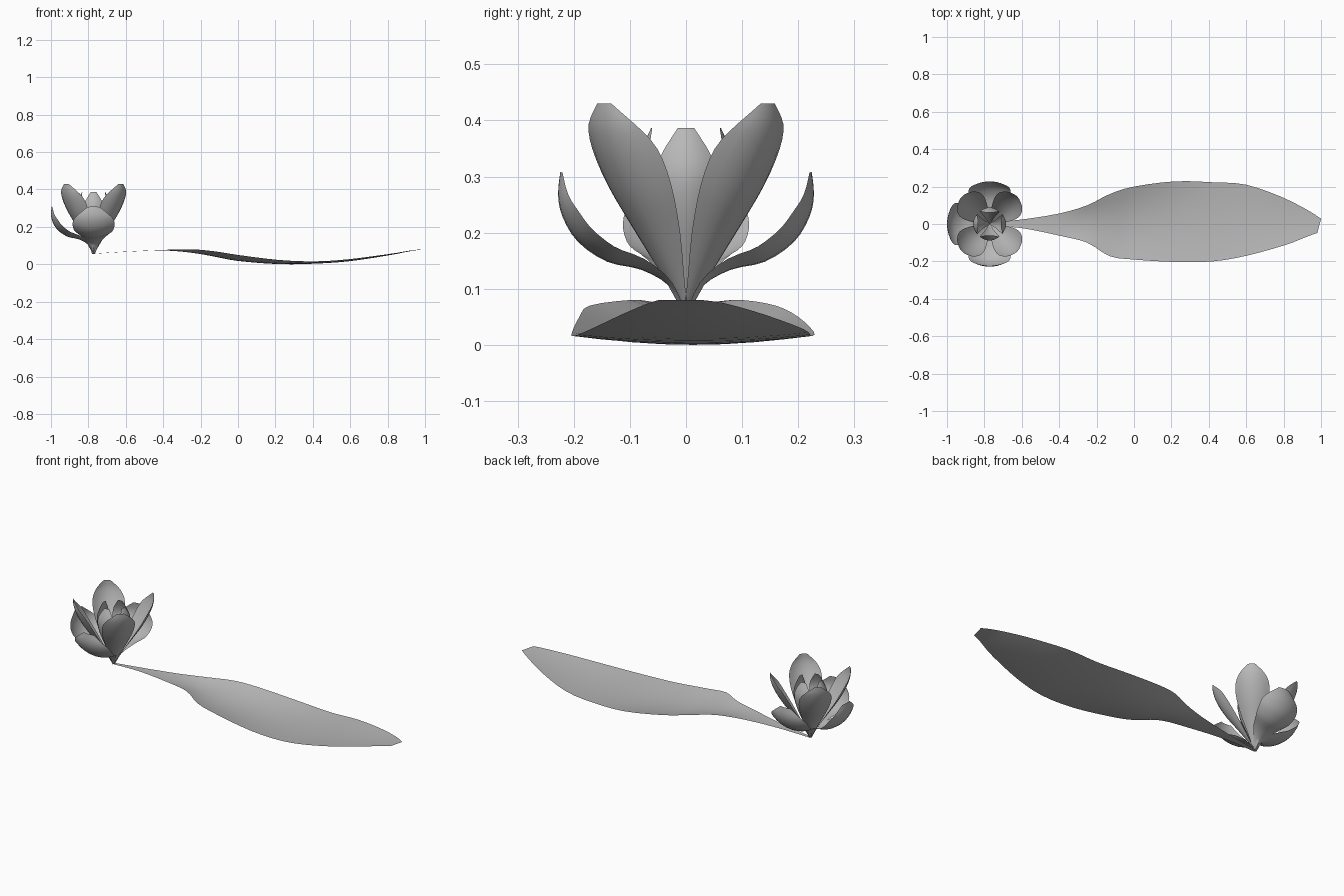
import bpy, bmesh, math
from mathutils import Vector, Matrix

if "Cube" in bpy.data.objects:
    bpy.data.objects.remove(bpy.data.objects["Cube"])

mat = bpy.data.materials.new("soft grey")
mat.diffuse_color = (0.48, 0.48, 0.48, 1)
mat.use_nodes = True
mat.node_tree.nodes["Principled BSDF"].inputs["Base Color"].default_value = mat.diffuse_color
COLS = 8
CENTRE = Vector((-0.772, 0, 0))


def smooth_rows(rows, steps=3):
    """Catmull-Rom interpolation through rows of numbers."""
    out = []
    for i in range(len(rows) - 1):
        p = [rows[max(i - 1, 0)], rows[i], rows[i + 1], rows[min(i + 2, len(rows) - 1)]]
        for s in range(steps):
            t = s / steps
            out.append([0.5 * (2 * b + (c - a) * t + (2 * a - 5 * b + 4 * c - d) * t * t
                               + (3 * b - a - 3 * c + d) * t ** 3) for a, b, c, d in zip(*p)])
    out.append(list(rows[-1]))
    return out


def sheet(name, grid, matrix=Matrix()):
    """Smooth surface through a grid of points."""
    bm = bmesh.new()
    vs = [[bm.verts.new(matrix @ p) for p in row] for row in grid]
    for r0, r1 in zip(vs, vs[1:]):
        for j in range(len(r0) - 1):
            bm.faces.new((r0[j], r1[j], r1[j + 1], r0[j + 1]))
    me = bpy.data.meshes.new(name)
    bm.to_mesh(me)
    bm.free()
    for f in me.polygons:
        f.use_smooth = True
    me.materials.append(mat)
    ob = bpy.data.objects.new(name, me)
    bpy.context.collection.objects.link(ob)
    return ob


def petal(name, rows, degrees):
    """rows: radius, height, half width, cup depth along the petal."""
    rows = smooth_rows(rows)
    grid = []
    for i, (r, z, w, cup) in enumerate(rows):
        a, b = rows[max(i - 1, 0)], rows[min(i + 1, len(rows) - 1)]
        n = Vector((-(b[1] - a[1]), 0, b[0] - a[0])).normalized()
        grid.append([Vector((r, w * t, z)) + n * cup * t * t
                     for t in (2 * j / COLS - 1 for j in range(COLS + 1))])
    m = Matrix.Translation(CENTRE) @ Matrix.Rotation(math.radians(degrees), 4, 'Z')
    sheet(name, grid, m)


# Outer petals: three, curling outward then up
outer = [(0.0, 0.055, 0.008, 0), (0.03, 0.105, 0.03, 0.008), (0.08, 0.134, 0.07, 0.02),
         (0.14, 0.148, 0.1, 0.03), (0.192, 0.183, 0.112, 0.034), (0.22, 0.228, 0.107, 0.03),
         (0.228, 0.268, 0.08, 0.018), (0.224, 0.308, 0.032, 0.004)]
for a in (90, 180, 270):
    petal("outer_petal", outer, a)

# Middle petals: four tall ones on the diagonals
middle = [(0.0, 0.055, 0.006, 0), (0.03, 0.105, 0.022, 0.006), (0.09, 0.19, 0.057, 0.022),
          (0.145, 0.265, 0.08, 0.034), (0.185, 0.335, 0.082, 0.034),
          (0.205, 0.39, 0.058, 0.018), (0.208, 0.43, 0.018, 0.002)]
for a in (45, 135, 225, 315):
    petal("middle_petal", middle, a)

# Inner petals: four small ones closing over the heart
inner = [(0.0, 0.06, 0.005, 0), (0.035, 0.14, 0.02, 0.006), (0.07, 0.22, 0.042, 0.016),
         (0.088, 0.29, 0.053, 0.022), (0.082, 0.34, 0.046, 0.016), (0.062, 0.387, 0.015, 0.002)]
for a in (0, 90, 180, 270):
    petal("inner_petal", inner, a)

# Leaf: x, right edge y, left edge y, mid height, edge height
leaf = [(-0.775, -0.008, 0.008, 0.056, 0.057), (-0.6, -0.022, 0.024, 0.067, 0.068),
        (-0.4, -0.062, 0.056, 0.074, 0.077), (-0.25, -0.1, 0.1, 0.062, 0.08),
        (-0.13, -0.172, 0.16, 0.042, 0.07), (0.0, -0.19, 0.2, 0.018, 0.05),
        (0.22, -0.203, 0.228, 0.001, 0.023), (0.42, -0.2, 0.223, 0.004, 0.016),
        (0.6, -0.17, 0.21, 0.017, 0.028), (0.8, -0.115, 0.14, 0.047, 0.054),
        (0.93, -0.068, 0.07, 0.072, 0.074), (0.99, -0.048, 0.028, 0.08, 0.08)]
grid = []
for x, y0, y1, zm, ze in smooth_rows(leaf):
    k = max(0, (x - 0.85) / 0.14)
    row = []
    for j in range(COLS + 1):
        t = 2 * j / COLS - 1
        row.append(Vector((x + 0.01 * k * t, (y0 + y1) / 2 + (y1 - y0) / 2 * t,
                           max(0, zm + (ze - zm) * t * t))))
    grid.append(row)
sheet("leaf", grid)
